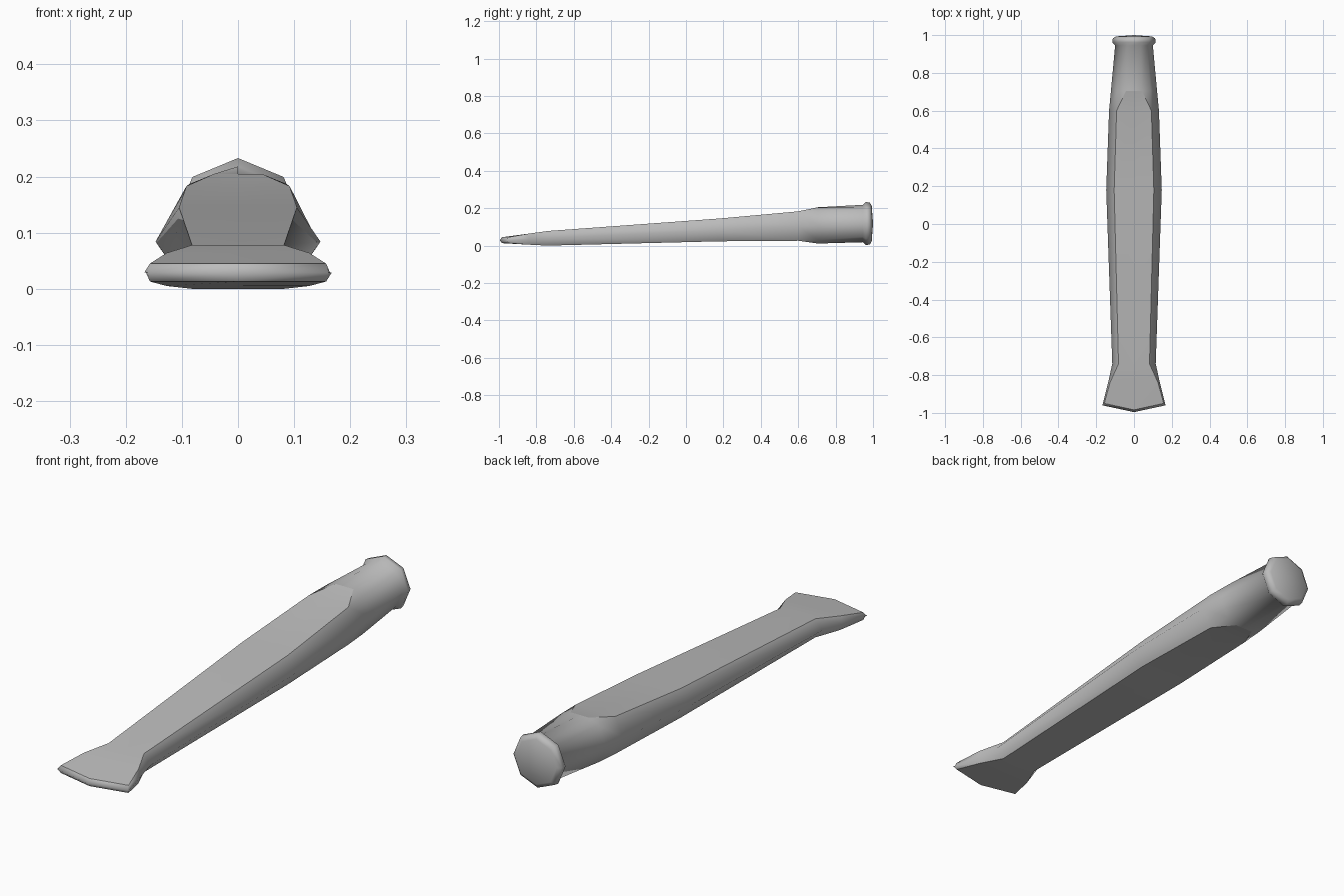
import bpy
import bmesh
from math import sin, cos, pi

default_cube = bpy.data.objects.get("Cube")
if default_cube:
    bpy.data.objects.remove(default_cube, do_unlink=True)

# Plain steel
steel = bpy.data.materials.new("grey_steel")
steel.use_nodes = True
colour = (0.5, 0.5, 0.5, 1)
steel.diffuse_color = colour
steel.node_tree.nodes["Principled BSDF"].inputs["Base Color"].default_value = colour


def ring(y, top, bottom, side, shoulder, chamfer, bulge=0):
    """Closed section: shoulder and chamfer are (x, drop) points, mirrored both ways."""
    middle = (top + bottom) / 2
    quarter = [(0, top), (chamfer[0], top - chamfer[1]),
               (shoulder[0], top - shoulder[1]), (side, middle)]
    lower = [(x, top + bottom - z) for x, z in reversed(quarter[:-1])]
    right = quarter + lower
    left = [(-x, z) for x, z in reversed(right[1:-1])]
    return [(x, y - bulge * (1 - abs(x) / side), z) for x, z in right + left]


def flat_ring(y, top, bottom, side, corner, bulge=0):
    """Section with flat top and bottom and ridged sides."""
    return ring(y, top, bottom, side, (corner, 0), (corner, 0), bulge)


def round_ring(y, radius, centre=0.118):
    """Eight-sided section with a point at the top."""
    x, drop = radius * sin(pi / 4), radius * (1 - cos(pi / 4))
    return ring(y, centre + radius, centre - radius, radius, (x, drop), (x / 2, drop / 2))


sections = [
    # Cutting edge and flared blade
    flat_ring(-0.96, 0.029, 0.029, 0.167, 0.16, 0.036),
    flat_ring(-0.948, 0.045, 0.013, 0.164, 0.157, 0.036),
    flat_ring(-0.84, 0.064, 0.005, 0.137, 0.127),
    # Long flat-sided shank
    flat_ring(-0.74, 0.078, 0, 0.115, 0.082),
    flat_ring(0.18, 0.145, 0.023, 0.147, 0.105),
    flat_ring(0.6, 0.183, 0.026, 0.132, 0.092),
    # Run-out from the flats into the eight-sided neck
    ring(0.705, 0.205, 0.011, 0.122, (0.086, 0.018), (0.042, 0)),
    round_ring(0.945, 0.1),
    # Mushroomed striking head
    round_ring(0.962, 0.115),
    round_ring(0.983, 0.112),
    round_ring(0.993, 0.095),
]

# Skin the sections
bm = bmesh.new()
loops = [[bm.verts.new(point) for point in section] for section in sections]
count = len(loops[0])
for near, far in zip(loops, loops[1:]):
    for i in range(count):
        j = (i + 1) % count
        bm.faces.new((near[i], near[j], far[j], far[i]))
crown = bm.verts.new((0, 1, 0.118))
for i in range(count):
    bm.faces.new((loops[-1][i], loops[-1][(i + 1) % count], crown))
bmesh.ops.remove_doubles(bm, verts=bm.verts, dist=0.0005)
bmesh.ops.recalc_face_normals(bm, faces=bm.faces)
bm.normal_update()


def is_flat(face):
    return abs(face.normal.z) > 0.96 and face.calc_center_median().y < 0.7


# Smooth surface, crisp around the two long flats
for face in bm.faces:
    face.smooth = True
for edge in bm.edges:
    edge.smooth = len({is_flat(face) for face in edge.link_faces}) < 2

mesh = bpy.data.meshes.new("chisel")
bm.to_mesh(mesh)
bm.free()
mesh.materials.append(steel)
chisel = bpy.data.objects.new("chisel", mesh)
bpy.context.collection.objects.link(chisel)
